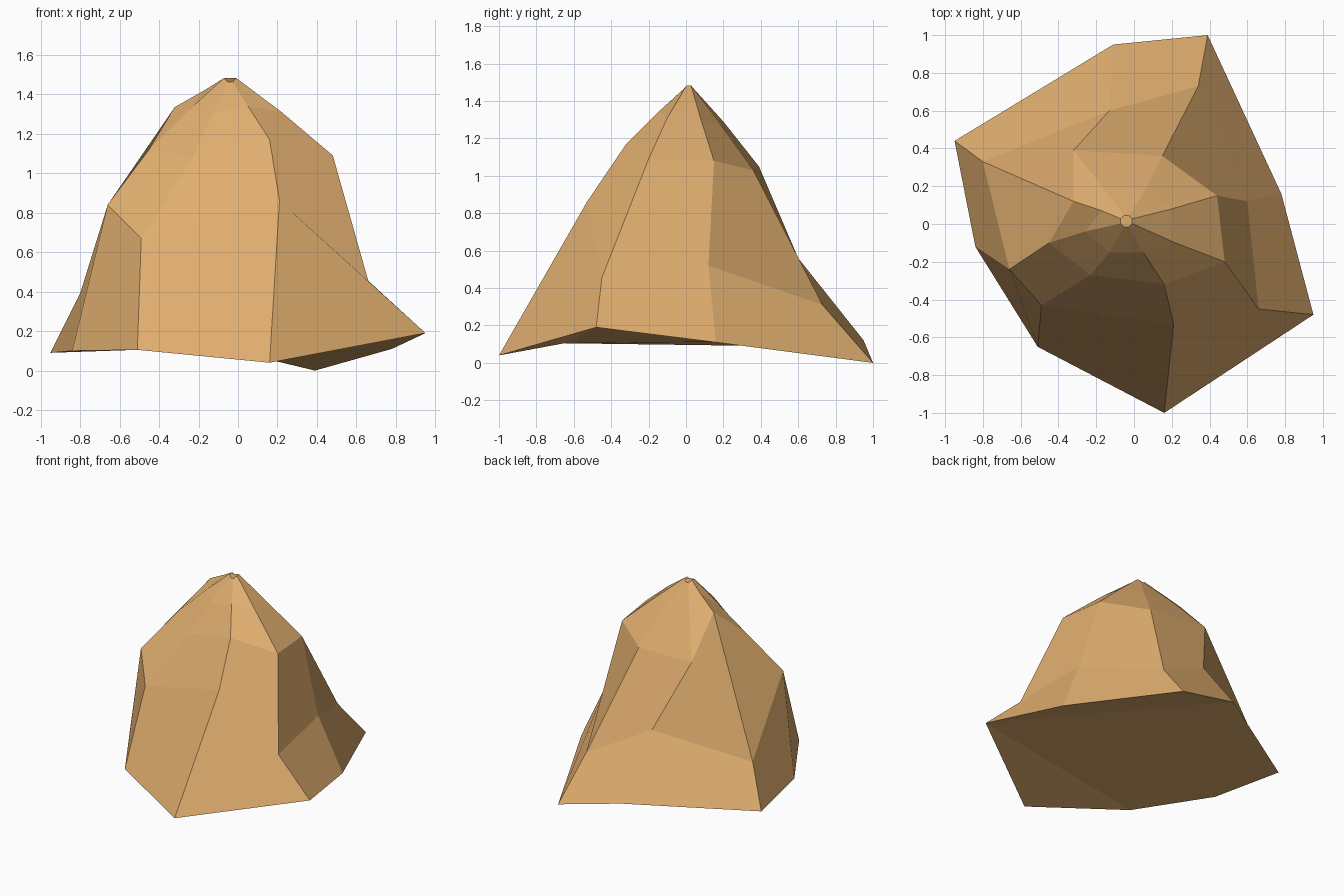
import bpy
import bmesh
from math import cos, sin, pi
from mathutils import Vector

default_cube = bpy.data.objects.get("Cube")
if default_cube:
    bpy.data.objects.remove(default_cube, do_unlink=True)


def flat_material(name, colour):
    material = bpy.data.materials.new(name)
    material.use_nodes = True
    material.diffuse_color = colour
    shader = material.node_tree.nodes["Principled BSDF"]
    shader.inputs["Base Color"].default_value = colour
    shader.inputs["Roughness"].default_value = 1
    return material


# Ridges running up the rock, counterclockwise from the back: foot, flank, shoulder, neck
RIDGES = [
    [(.39, 1, 0), (.34, .73, .31), (.15, .36, 1.03), (.06, .18, 1.28)],
    [(-.11, .95, .12), (-.13, .6, .56), (-.32, .39, 1.05), (-.17, .2, 1.29)],
    [(-.95, .44, .09), (-.8, .33, .39), (-.32, .12, 1.335), (-.17, .07, 1.42)],
    [(-.84, -.12, .1), (-.66, -.24, .84), (-.45, -.1, 1.12), (-.26, -.04, 1.31)],
    [(-.51, -.65, .105), (-.49, -.43, .67), (-.23, -.27, 1.08), (-.13, -.15, 1.3)],
    [(.16, -1, .04), (.21, -.53, .86), (.16, -.32, 1.17), (.05, -.15, 1.34)],
    [(.95, -.48, .19), (.66, -.45, .455), (.48, -.2, 1.09), (.22, -.1, 1.31)],
    [(.78, .16, .11), (.6, .12, .52), (.44, .15, 1.08), (.2, .08, 1.3)],
]
TIP_CENTRE = Vector((-.04, .015, 1.472))
TIP_RADIUS = .033
# Facets of the uneven underside, by ridge number
UNDERSIDE = ["071", "176", "164", "142", "243", "465"]


def build_rock(name, material):
    bm = bmesh.new()
    sides = len(RIDGES)
    columns = []
    for index, ridge in enumerate(RIDGES):
        # Every ridge ends on a small saddle-shaped tip
        angle = pi * (.37 + 2 * index / sides)
        rim = TIP_CENTRE + TIP_RADIUS * Vector((cos(angle), sin(angle), .45 * cos(2 * angle)))
        columns.append([bm.verts.new(point) for point in ridge + [rim]])

    # Facets between neighbouring ridges
    for index, column in enumerate(columns):
        following = columns[(index + 1) % sides]
        for level in range(len(column) - 1):
            bm.faces.new((following[level], following[level + 1],
                          column[level + 1], column[level]))

    # Tip and underside
    bm.faces.new([column[-1] for column in columns])
    for facet in UNDERSIDE:
        bm.faces.new([columns[int(ridge)][0] for ridge in facet])

    mesh = bpy.data.meshes.new(name)
    bm.to_mesh(mesh)
    bm.free()
    mesh.materials.append(material)
    rock = bpy.data.objects.new(name, mesh)
    bpy.context.collection.objects.link(rock)
    return rock


sandstone = flat_material("sandstone", (.74, .42, .158, 1))
build_rock("rock", sandstone)
